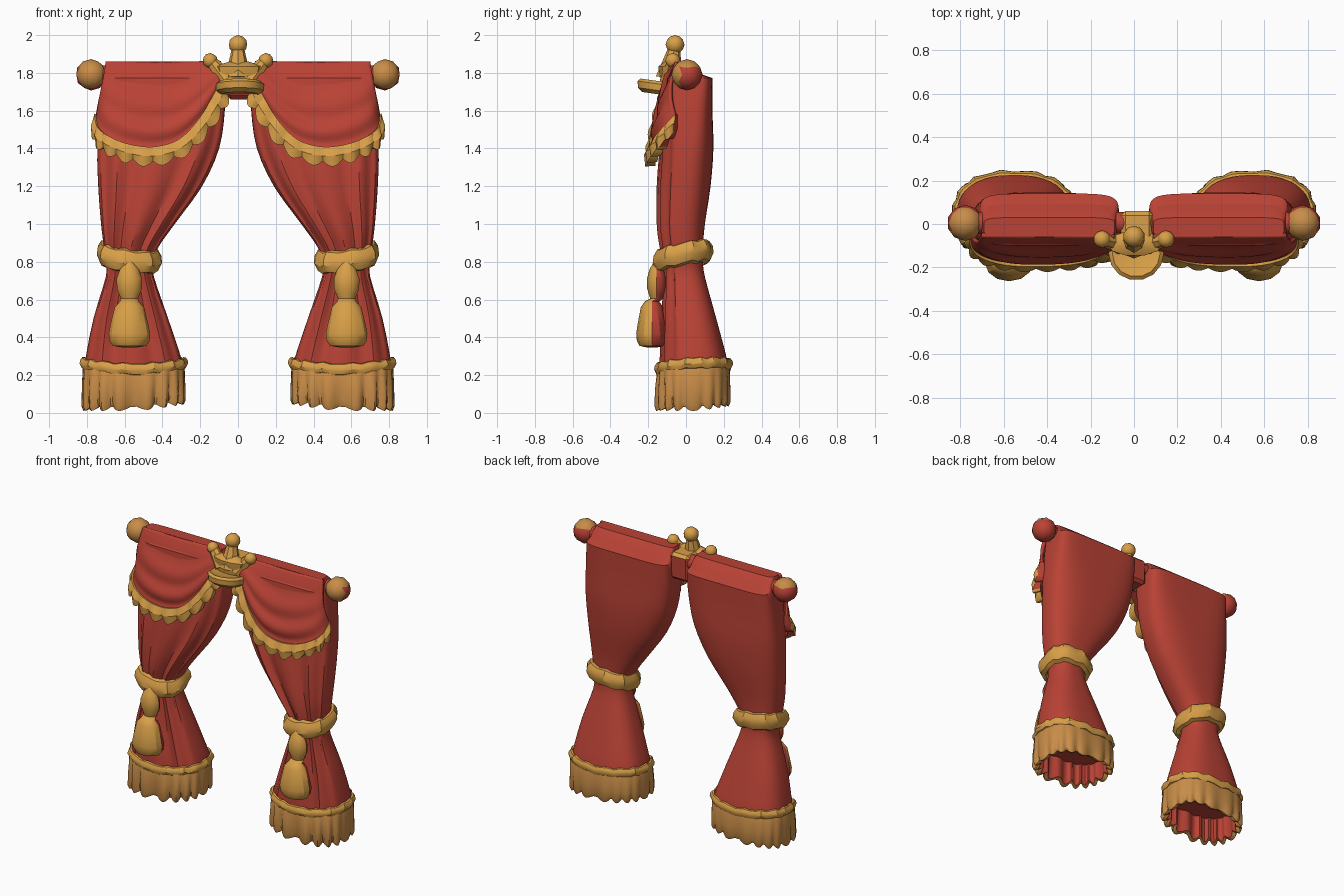
import bpy, bmesh, math
from mathutils import Vector, Matrix

if "Cube" in bpy.data.objects:
    bpy.data.objects.remove(bpy.data.objects["Cube"])

def material(name, col):
    m = bpy.data.materials.new(name)
    m.diffuse_color = (*col, 1)
    m.use_nodes = True
    m.node_tree.nodes["Principled BSDF"].inputs["Base Color"].default_value = m.diffuse_color
    return m

RED = material("red cloth", (0.49, 0.055, 0.036))
GOLD = material("gold trim", (0.69, 0.35, 0.065))
AMBER = material("amber fringe", (0.58, 0.265, 0.065))

def finish(name, bm, mats, rule=None, mirror=True, angle=32, thick=0):
    bmesh.ops.recalc_face_normals(bm, faces=bm.faces)
    bm.normal_update()
    for f in bm.faces:
        f.smooth = True
        if rule:
            f.material_index = rule(f.calc_center_median(), f.normal)
    me = bpy.data.meshes.new(name)
    bm.to_mesh(me)
    bm.free()
    for m in mats:
        me.materials.append(m)
    me.set_sharp_from_angle(angle=math.radians(angle))
    ob = bpy.data.objects.new(name, me)
    bpy.context.collection.objects.link(ob)
    if thick:
        s = ob.modifiers.new("thickness", 'SOLIDIFY')
        s.thickness, s.offset = thick, 0
    if mirror:
        ob.modifiers.new("mirror", 'MIRROR')
    return ob

def loft(rings, wrap=True, cap0=False, cap1=False):
    bm = bmesh.new()
    vs = [[bm.verts.new(p) for p in r] for r in rings]
    n = len(vs[0])
    for a, b in zip(vs, vs[1:]):
        for i in range(n if wrap else n - 1):
            j = (i + 1) % n
            bm.faces.new((a[i], a[j], b[j], b[i]))
    if cap0: bm.faces.new(vs[0])
    if cap1: bm.faces.new(vs[-1])
    return bm

def spline(pts, u):
    """Smooth curve through points of any dimension, u from 0 to 1."""
    s = min(u, .99999) * (len(pts) - 1)
    i, f = int(s), s - int(s)
    q = [pts[max(0, min(len(pts) - 1, i + k))] for k in (-1, 0, 1, 2)]
    return [.5 * (2 * b + (c - a) * f + (2 * a - 5 * b + 4 * c - d) * f ** 2
                  + (3 * b - a - 3 * c + d) * f ** 3) for a, b, c, d in zip(*q)]

def outline(box, t, d=0.0, e=2.7):
    """Point on a rounded-box cross-section, grown outward by d."""
    xi, xo, yf, yb = box
    f = lambda v: math.copysign(abs(v) ** (2 / e), v)
    return ((xi + xo) / 2 + ((xo - xi) / 2 + d) * f(math.cos(t)),
            (yf + yb) / 2 + ((yb - yf) / 2 + d) * f(math.sin(t)))

def angles(n):
    return [2 * math.pi * i / n for i in range(n)]

# Curtain: z, inner x, outer x, front y, back y, pleat depth, squareness
ROOF = [(1.857, .09, .69, -.06, .03, 0, 6), (1.83, .08, .70, -.07, .06, 0, 6),
        (1.79, .075, .705, -.08, .09, 0, 6)]
BODY = [(1.772, .07, .71, -.10, .14, 0, 5.5), (1.60, .07, .73, -.12, .14, .02, 4),
        (1.40, .10, .745, -.14, .145, .03, 3), (1.20, .19, .74, -.155, .13, .035, 2.7),
        (1.0, .335, .725, -.155, .10, .035, 2.6), (.88, .42, .71, -.14, .09, .03, 2.5),
        (.80, .45, .70, -.12, .09, .02, 2.5), (.72, .445, .70, -.12, .10, .03, 2.5),
        (.50, .37, .765, -.13, .16, .035, 2.7), (.27, .295, .81, -.14, .22, .03, 2.7),
        (.19, .295, .81, -.14, .22, .03, 2.7)]
rings = []
for z, xi, xo, yf, yb, d, e in ROOF + [spline(BODY, i / 30) for i in range(31)]:
    ring = []
    for t in angles(64):
        x, y = outline((xi, xo, yf, yb), t, 0, e)
        y += max(0, -math.sin(t)) * d * (.5 + .5 * math.cos(10 * t))
        ring.append((x, y, z))
    rings.append(ring)
finish("curtain", loft(rings, True, True, True), [RED])

# Pleated hem fringe, red on the inside
HEM = (.295, .81, -.14, .22)
def hem_ring(z, d, pleat, jag=0):
    ring = []
    for t in angles(126):
        s = math.sin(t)
        front = .35 + .65 * max(0, -s)
        k = abs(math.cos(9 * t)) * 2 - 1
        x, y = outline(HEM, t, d + pleat * front * k)
        ring.append((x, y, z + jag * (.014 * (1 - k) + .035 * max(0, -math.cos(t)) + .025 * max(0, s))))
    return ring
hem = [hem_ring(.26, 0, 0), hem_ring(.23, .012, .002), hem_ring(.13, .012, .014),
       hem_ring(.035, .012, .018, 1), hem_ring(.01, .002, .018, 1), hem_ring(.02, -.025, .018, 1),
       hem_ring(.19, -.03, .01)]
cx, cy = .55, .04
finish("hem_fringe", loft(hem), [AMBER, RED],
       lambda c, n: 1 if c.z > .08 and n.x * (c.x - cx) + n.y * (c.y - cy) < -.01 else 0)

# Rounded bands: hem trim and tieback
def band(name, box, d0, width, half, zfun, n):
    rings = []
    for w, h in ((-.02, -1), (.6, -.85), (1, -.2), (.9, .4), (.5, .9), (-.02, 1)):
        ring = []
        for i, t in enumerate(angles(n)):
            wob = .006 * math.sin(i * 2.3)
            x, y = outline(box, t, d0 + w * (width + wob), 2.4)
            ring.append((x, y, zfun(x, y) + h * half + wob))
        rings.append(ring)
    rings.append(rings[0])
    bm = loft(rings)
    bmesh.ops.remove_doubles(bm, verts=bm.verts, dist=1e-5)
    finish(name, bm, [GOLD])
band("hem_trim", HEM, .004, .022, .03, lambda x, y: .238 + .06 * y + .1 * abs(x - .55) ** 1.2, 40)
band("tieback", (.445, .705, -.13, .10), 0, .042, .06,
     lambda x, y: .83 + .2 * y + .12 * (x - .57), 22)

# Tassel: knob and bell, red behind
prof = [(.02, .80), (.05, .76), (.068, .71), (.066, .655), (.045, .605), (.05, .59),
        (.078, .56), (.10, .47), (.11, .42), (.105, .38), (.088, .355), (.04, .347)]
rings = [[(.575 + r * math.cos(t), (-.155 if z > .6 else -.18) + .76 * r * math.sin(t), z)
          for t in angles(12)] for r, z in prof]
finish("tassel", loft(rings, True, True, True), [GOLD, RED],
       lambda c, n: 1 if n.y > -.15 else 0)

# Swag: draped cloth from the rod to a curved lower edge (outer to inner)
EDGE = [(.745, -.05, 1.57), (.735, -.11, 1.50), (.68, -.15, 1.45), (.58, -.175, 1.41),
        (.45, -.18, 1.395), (.32, -.175, 1.43), (.22, -.16, 1.52), (.14, -.13, 1.64), (.095, -.10, 1.73)]
edge = lambda u: Vector(spline(EDGE, u))
rows = []
for j in range(25):
    v = j / 24
    row = []
    for i in range(29):
        u = i / 28
        top = Vector((.70 - .61 * u, -.05, 1.857))
        p = top.lerp(edge(u), v)
        mid = math.sin(math.pi * u)
        p.y -= .03 * math.sin(math.pi * v) + .02 * mid * v * (1 - .5 * v) * math.sin(v * 6 * math.pi)
        p.z -= .03 * mid * math.sin(math.pi * v)
        row.append(p)
    rows.append(row)
finish("swag", loft(rows, False), [RED], thick=.018, angle=40)

# Swag fringe: scalloped tufts following the lower edge
rings = []
LOBES = 10
for i in range(LOBES * 6 + 1):
    u = i / (LOBES * 6)
    p = edge(u)
    k = abs(math.sin(math.pi * LOBES * u))
    down = Vector((-.9 * max(0, (u - .55) / .45), 0, -1)).normalized()
    w = max(0, 1 - u / .3)
    out = Vector((.9 * w, -1 + .6 * w, 0)).normalized()
    rings.append([p - out * .012 - down * .01, p + out * .016 - down * .014,
                  p + out * (.026 + .016 * k) + down * .035,
                  p + out * (.016 + .02 * k) + down * (.062 + .03 * k),
                  p - out * .018 + down * (.062 + .026 * k)])
finish("swag_fringe", loft(rings, True, True, True), [GOLD, RED],
       lambda c, n: 1 if n.y > .5 else 0, angle=28)

# Primitive helpers
def ball(name, c, r, mats, rule=None, mirror=True, sub=2):
    bm = bmesh.new()
    bmesh.ops.create_icosphere(bm, subdivisions=sub, radius=r, matrix=Matrix.Translation(c))
    finish(name, bm, mats, rule, mirror)
def spike(name, a, b, r0, r1, mats, mirror, seg=8):
    a, b = Vector(a), Vector(b)
    bm = bmesh.new()
    rot = (b - a).to_track_quat('Z', 'Y').to_matrix().to_4x4()
    bmesh.ops.create_cone(bm, cap_ends=True, segments=seg, radius1=r0, radius2=r1,
                          depth=(b - a).length, matrix=Matrix.Translation((a + b) / 2) @ rot)
    finish(name, bm, mats, None, mirror)

# Rod and its end balls, red on the hidden side
spike("rod", (-.75, .005, 1.79), (.75, .005, 1.79), .05, .05, [RED], False, 12)
ball("rod_end", (.777, .005, 1.79), .083, [AMBER, RED],
     lambda c, n: 0 if max(-n.y, n.z) > .4 else 1)

# Centre bracket behind the crown
bm = bmesh.new()
bmesh.ops.create_cube(bm, matrix=Matrix.Translation((.015, -.03, 1.752)) @ Matrix.Diagonal((.15, .18, .185, 1)))
bmesh.ops.bevel(bm, geom=bm.edges[:], offset=.02, segments=1, affect='EDGES')
finish("centre_bracket", bm, [RED, GOLD], lambda c, n: 1 if n.z > .5 else 0, False)

# Crown: tilted rim, flared body, three ball-tipped points
rings = [[(.01 + r * math.cos(t), -.135 + .98 * r * math.sin(t), z - .14 * r * math.sin(t))
          for t in angles(14)]
         for r, z in ((.06, 1.69), (.10, 1.685), (.125, 1.705), (.127, 1.74), (.11, 1.755), (.08, 1.745))]
finish("crown_rim", loft(rings, True, True, True), [GOLD], None, False)
rings = [[(.005 + r * math.cos(t), -.09 + .45 * r * math.sin(t), z) for t in angles(10)]
         for r, z in ((.09, 1.70), (.10, 1.76), (.125, 1.81), (.13, 1.835), (.05, 1.86))]
finish("crown_body", loft(rings, True, True, True), [GOLD], None, False)
spike("crown_middle_point", (.0, -.09, 1.77), (.0, -.06, 1.94), .07, .03, [GOLD], False)
ball("crown_middle_ball", (.0, -.058, 1.95), .05, [GOLD], None, False)
spike("crown_side_point", (.06, -.09, 1.76), (.14, -.07, 1.86), .05, .032, [GOLD], True)
ball("crown_side_ball", (.147, -.07, 1.865), .04, [GOLD], None, True)
